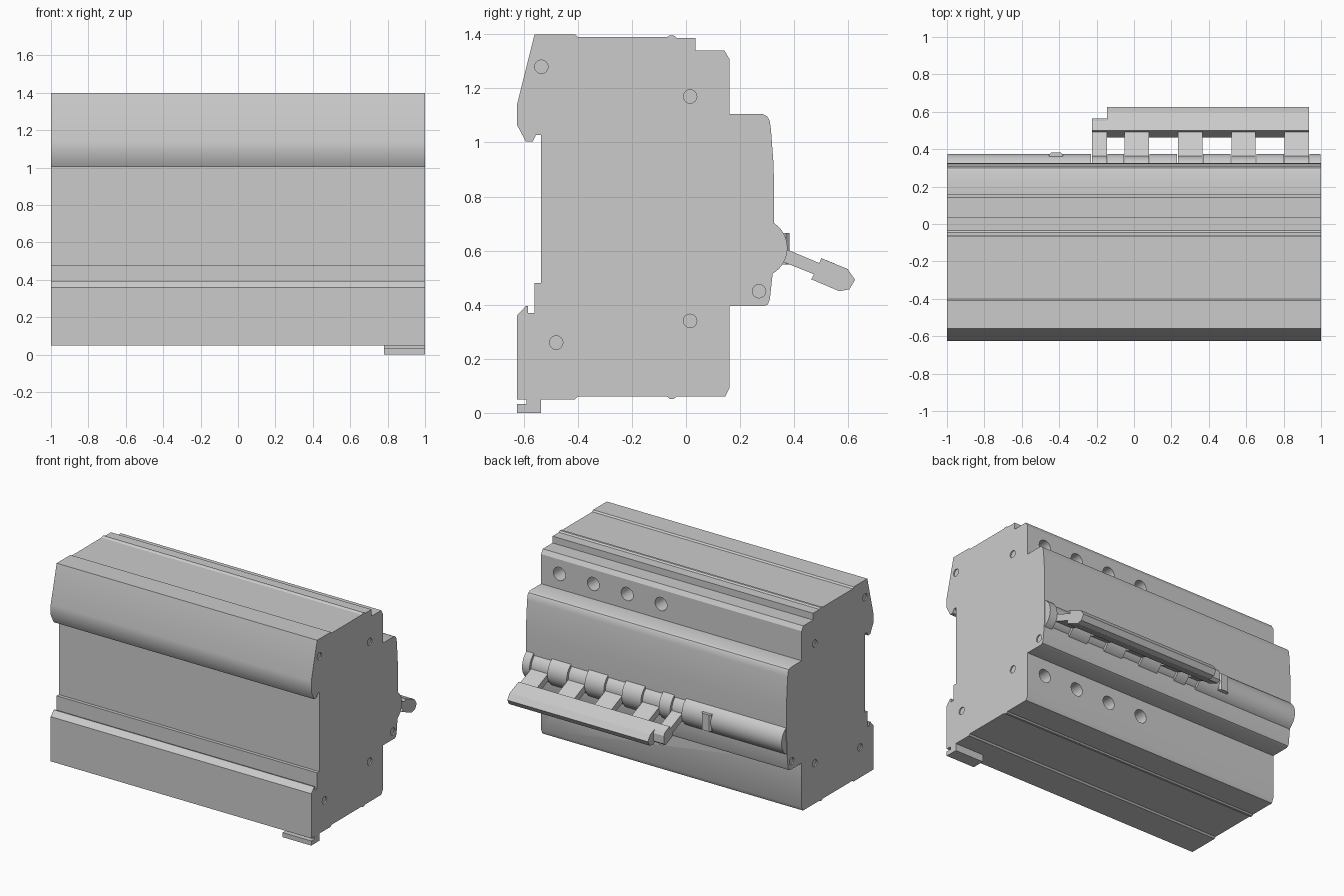
import bpy, bmesh, math
from mathutils import Matrix, Vector

if "Cube" in bpy.data.objects:
    bpy.data.objects.remove(bpy.data.objects["Cube"])


def finish(name, bm):
    bmesh.ops.recalc_face_normals(bm, faces=bm.faces)
    me = bpy.data.meshes.new(name)
    bm.to_mesh(me)
    bm.free()
    ob = bpy.data.objects.new(name, me)
    bpy.context.collection.objects.link(ob)
    return ob


def smooth(ob, angle=30):
    bpy.ops.object.select_all(action='DESELECT')
    ob.select_set(True)
    bpy.context.view_layer.objects.active = ob
    bpy.ops.object.shade_smooth_by_angle(angle=math.radians(angle))


def extrude_x(bm, pts, x0, x1):
    """Sweep a closed (y, z) profile along x."""
    face = bm.faces.new([bm.verts.new((x0, y, z)) for y, z in pts])
    res = bmesh.ops.extrude_face_region(bm, geom=[face], use_keep_orig=True)
    moved = [g for g in res['geom'] if isinstance(g, bmesh.types.BMVert)]
    bmesh.ops.translate(bm, vec=(x1 - x0, 0, 0), verts=moved)


def prism(name, pts, x0, x1):
    bm = bmesh.new()
    extrude_x(bm, pts, x0, x1)
    return finish(name, bm)


def cylinder(bm, centre, axis, r, depth, n):
    rot = Vector((0, 0, 1)).rotation_difference(Vector(axis)).to_matrix().to_4x4()
    bmesh.ops.create_cone(bm, cap_ends=True, segments=n, radius1=r, radius2=r,
                          depth=depth, matrix=Matrix.Translation(centre) @ rot)


# Housing, with rail notches in the front and a stepped nose at the back
housing = prism('housing', [
    (-0.625, 0.05), (-0.41, 0.05), (-0.40, 0.06), (-0.07, 0.06), (-0.06, 0.052),
    (-0.045, 0.052), (-0.035, 0.06), (0.145, 0.06), (0.16, 0.09), (0.16, 0.395),
    (0.29, 0.395), (0.303, 0.402), (0.31, 0.42), (0.321, 0.52), (0.326, 0.705),
    (0.326, 0.84), (0.323, 0.93), (0.314, 1.05), (0.309, 1.082), (0.30, 1.097),
    (0.283, 1.105), (0.16, 1.105), (0.16, 1.31), (0.142, 1.34), (0.035, 1.34),
    (0.035, 1.387), (-0.035, 1.387), (-0.045, 1.396), (-0.06, 1.396),
    (-0.07, 1.39), (-0.40, 1.39), (-0.41, 1.4), (-0.56, 1.4), (-0.625, 1.14),
    (-0.625, 1.065), (-0.592, 1.003), (-0.567, 1.003), (-0.555, 1.028),
    (-0.537, 1.028), (-0.537, 0.48), (-0.56, 0.48), (-0.56, 0.37),
    (-0.585, 0.37), (-0.585, 0.395), (-0.592, 0.395), (-0.625, 0.36)], -1, 1)

# Screw holes in both steps and shallow rivet recesses in both sides
bm = bmesh.new()
for i in range(4):
    for z in (0.28, 1.21):
        cylinder(bm, (0.86 - 0.26 * i, 0.11, z), (0, 1, 0), 0.046, 0.2, 24)
for y, z in [(-0.535, 1.28), (0.015, 1.17), (0.015, 0.34), (-0.48, 0.26), (0.27, 0.45)]:
    for s in (-1, 1):
        cylinder(bm, (s, y, z), (1, 0, 0), 0.025, 0.016, 16)
cutter = finish('hole_cutter', bm)
cutter.hide_render = True
mod = housing.modifiers.new('holes', 'BOOLEAN')
mod.object = cutter
mod.operation = 'DIFFERENCE'
mod.solver = 'EXACT'
bpy.context.view_layer.objects.active = housing
bpy.ops.object.modifier_apply(modifier=mod.name)
bpy.data.objects.remove(cutter)
smooth(housing)

# Barrel: fixed drums alternate with slightly smaller switch drums
arms = [(-0.225, -0.145), (-0.05, 0.08), (0.235, 0.365), (0.52, 0.65), (0.805, 0.935)]
edges = [-1] + [x for a in arms for x in a] + [1]
fixed, moving = bmesh.new(), bmesh.new()
for i, (a, b) in enumerate(zip(edges, edges[1:])):
    bm, r, gap = (moving, 0.098, 0) if i % 2 else (fixed, 0.11, 0.004)
    a, b = max(a + gap, -0.999), min(b - gap, 0.999)
    cylinder(bm, ((a + b) / 2, 0.265, 0.61), (1, 0, 0), r, b - a, 48)
smooth(finish('fixed_drums', fixed))
smooth(finish('switch_drums', moving))

# Arms from the drums to the common handle bar
bm = bmesh.new()
for a, b in arms:
    extrude_x(bm, [(0.30, 0.582), (0.48, 0.510), (0.51, 0.547), (0.30, 0.635)], a, b)
finish('handle_arms', bm)

# Handle bar and its shorter end piece
prism('handle_bar', [(0.463, 0.494), (0.567, 0.45), (0.604, 0.457), (0.625, 0.492),
                     (0.598, 0.532), (0.50, 0.572), (0.493, 0.554), (0.474, 0.515)],
      -0.145, 0.935)
prism('handle_end', [(0.463, 0.494), (0.545, 0.46), (0.565, 0.475), (0.565, 0.53),
                     (0.55, 0.552), (0.50, 0.572), (0.493, 0.554), (0.474, 0.515)],
      -0.225, -0.145)

# Indicator tab, bevelled, on the fixed barrel
bm = bmesh.new()
bmesh.ops.create_cube(bm, size=1, matrix=Matrix.Translation((-0.418, 0.36, 0.607))
                      @ Matrix.Diagonal((0.075, 0.045, 0.115, 1)))
bmesh.ops.bevel(bm, geom=[e for e in bm.edges if all(v.co.y > 0.36 for v in e.verts)
                          and abs(e.verts[0].co.z - e.verts[1].co.z) > 0.05],
                offset=0.012, segments=1, affect='EDGES')
finish('indicator_tab', bm)

# Rail release clip under the front edge
prism('rail_clip', [(-0.625, 0), (-0.537, 0), (-0.537, 0.052), (-0.59, 0.052),
                    (-0.59, 0.032), (-0.625, 0.032)], 0.78, 1)
